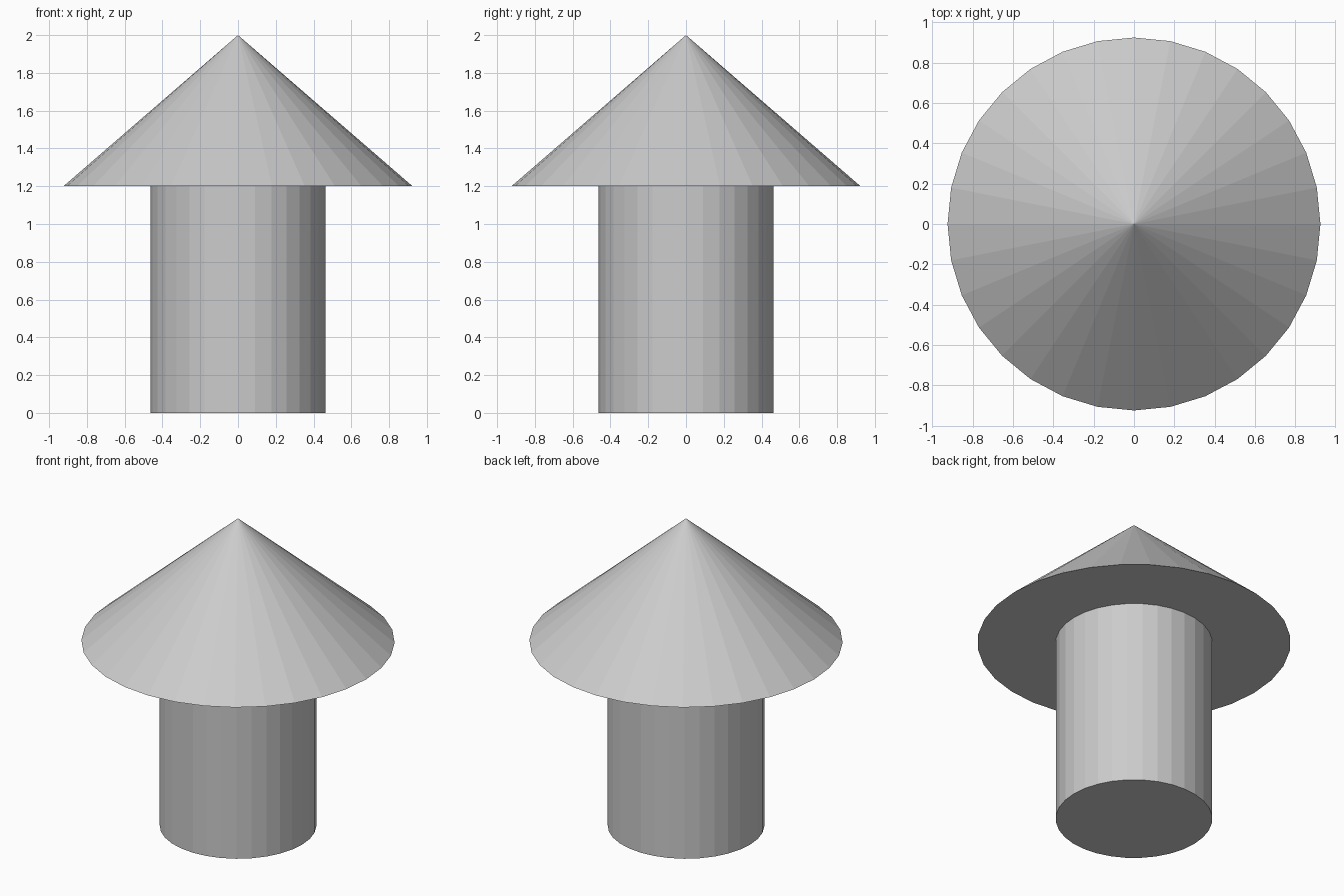
import bpy

if "Cube" in bpy.data.objects:
    bpy.data.objects.remove(bpy.data.objects["Cube"])

SIDES = 32
COLUMN_RADIUS, COLUMN_HEIGHT = 0.462, 1.2
ROOF_RADIUS, ROOF_HEIGHT = 0.924, 0.8

# Round column standing on the ground
bpy.ops.mesh.primitive_cylinder_add(
    vertices=SIDES, radius=COLUMN_RADIUS, depth=COLUMN_HEIGHT,
    location=(0, 0, COLUMN_HEIGHT / 2))
bpy.context.object.name = "column"

# Wide conical roof resting on the column
bpy.ops.mesh.primitive_cone_add(
    vertices=SIDES, radius1=ROOF_RADIUS, radius2=0, depth=ROOF_HEIGHT,
    location=(0, 0, COLUMN_HEIGHT + ROOF_HEIGHT / 2))
bpy.context.object.name = "cone_roof"
